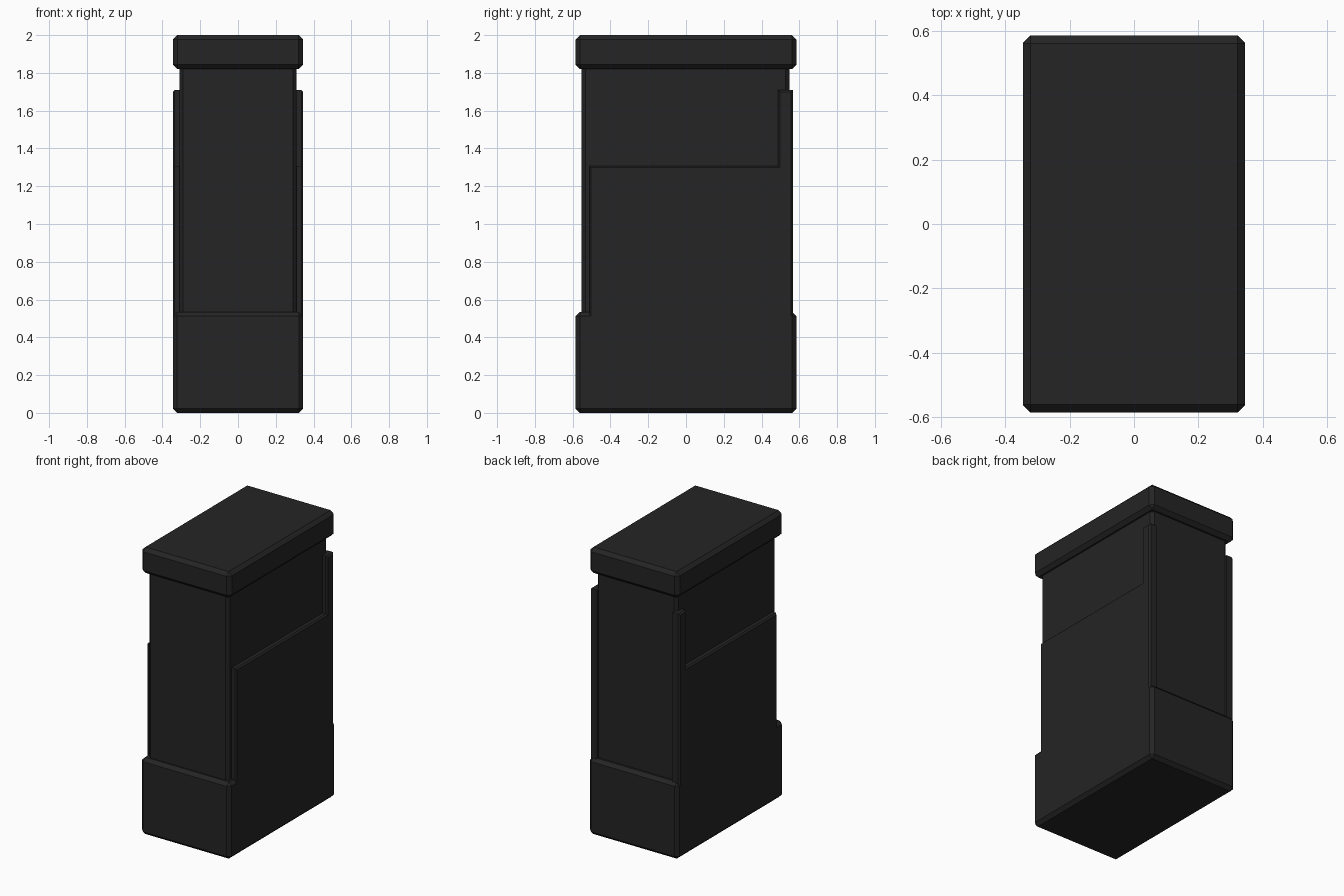
import bpy, bmesh

if "Cube" in bpy.data.objects:
    bpy.data.objects.remove(bpy.data.objects["Cube"])

mat = bpy.data.materials.new("near black")
mat.diffuse_color = (0.018, 0.018, 0.018, 1)
mat.use_nodes = True
mat.node_tree.nodes["Principled BSDF"].inputs["Base Color"].default_value = mat.diffuse_color


def finish(name, bm):
    bmesh.ops.recalc_face_normals(bm, faces=bm.faces)
    me = bpy.data.meshes.new(name)
    bm.to_mesh(me)
    bm.free()
    me.materials.append(mat)
    ob = bpy.data.objects.new(name, me)
    bpy.context.collection.objects.link(ob)
    return ob


def block(name, hx, y0, y1, z0, z1, chamfer, keep=lambda e: True):
    """Box with chamfered edges chosen by a rule."""
    bm = bmesh.new()
    bmesh.ops.create_cube(bm, size=1)
    for v in bm.verts:
        v.co = (v.co.x * 2 * hx, y0 + (v.co.y + 0.5) * (y1 - y0), z0 + (v.co.z + 0.5) * (z1 - z0))
    bmesh.ops.bevel(bm, geom=[e for e in bm.edges if keep(e)], offset=chamfer,
                    segments=1, affect='EDGES', clamp_overlap=True)
    return finish(name, bm)


# Plinth, tall core and overhanging cap
block("base", 0.345, -0.585, 0.585, 0, 0.535, 0.023)
block("body", 0.31, -0.552, 0.548, 0.50, 1.84, 0.02,
      lambda e: abs(e.verts[0].co.z - e.verts[1].co.z) > 0.1)
block("cap", 0.345, -0.585, 0.585, 1.82, 2.0, 0.024)

# Stepped side panels, flush with the base sides
PROFILE = [(-0.512, 0.512), (0.566, 0.512), (0.566, 1.71),
           (0.488, 1.71), (0.488, 1.308), (-0.512, 1.308)]
for side, label in ((-1, "left"), (1, "right")):
    bm = bmesh.new()
    face = bm.faces.new([bm.verts.new((side * 0.29, y, z)) for y, z in PROFILE])
    ext = bmesh.ops.extrude_face_region(bm, geom=[face])
    bmesh.ops.translate(bm, vec=(side * 0.055, 0, 0),
                        verts=[g for g in ext["geom"] if isinstance(g, bmesh.types.BMVert)])
    bmesh.ops.recalc_face_normals(bm, faces=bm.faces)
    # Chamfer the outer rim except along the base
    rim = [e for e in bm.edges if all(abs(v.co.x) > 0.34 for v in e.verts)
           and any(v.co.z > 0.6 for v in e.verts)]
    bmesh.ops.bevel(bm, geom=rim, offset=0.01, segments=1, affect='EDGES')
    finish(label + "_side_panel", bm)
